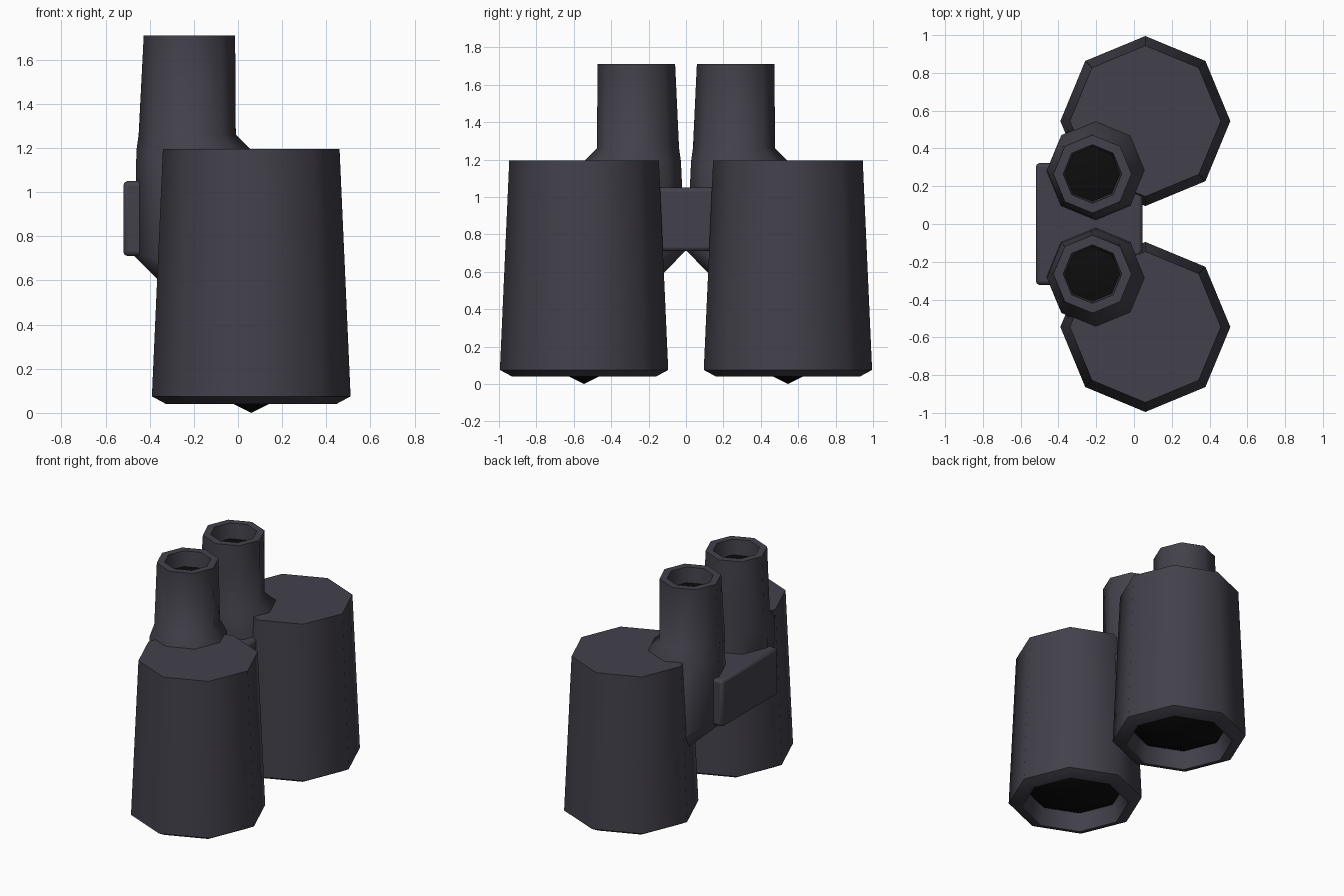
import bpy, bmesh
from math import sin, cos, pi, radians

if "Cube" in bpy.data.objects:
    bpy.data.objects.remove(bpy.data.objects["Cube"])


def material(name, rgb):
    m = bpy.data.materials.new(name)
    m.diffuse_color = (*rgb, 1)
    m.use_nodes = True
    m.node_tree.nodes["Principled BSDF"].inputs["Base Color"].default_value = m.diffuse_color
    return m


BODY = material("dark_grey", (0.055, 0.051, 0.068))
GLASS = material("black_glass", (0.004, 0.004, 0.004))


def finish(ob, angle):
    bpy.ops.object.select_all(action='DESELECT')
    ob.select_set(True)
    bpy.context.view_layer.objects.active = ob
    bpy.ops.object.shade_smooth_by_angle(angle=radians(angle))


def loft(name, rings, start, end, side):
    """Octagonal rings (cx, cy, z, r); each end is (apex z, is_glass)."""
    bm = bmesh.new()
    loops = [[bm.verts.new((cx + r * cos(k * pi / 4), side * (cy + r * sin(k * pi / 4)), z))
              for k in range(8)] for cx, cy, z, r in rings]
    for a, b in zip(loops, loops[1:]):
        for k in range(8):
            j = (k + 1) % 8
            bm.faces.new((a[k], a[j], b[j], b[k]))
    for loop, ring, (z, glass) in ((loops[0], rings[0], start), (loops[-1], rings[-1], end)):
        tip = bm.verts.new((ring[0], side * ring[1], z))
        for k in range(8):
            bm.faces.new((loop[k], loop[(k + 1) % 8], tip)).material_index = int(glass)
    bmesh.ops.recalc_face_normals(bm, faces=bm.faces)
    me = bpy.data.meshes.new(name)
    bm.to_mesh(me)
    bm.free()
    me.materials.append(BODY)
    me.materials.append(GLASS)
    ob = bpy.data.objects.new(name, me)
    bpy.context.collection.objects.link(ob)
    finish(ob, 50)


for side, label in ((-1, "front"), (1, "back")):
    # Large barrel: recessed pointed lens, rim, chamfer, tapered wall
    bx, by = 0.06, 0.545
    loft(label + "_barrel",
         [(bx, by, 0.165, 0.33), (bx, by, 0.04, 0.36), (bx, by, 0.04, 0.385),
          (bx, by, 0.075, 0.45), (bx, by, 1.195, 0.40)],
         (0.0, True), (1.195, False), side)
    # Eyepiece tube: slanted lower end, prism housing, flare, tube, recessed lens
    loft(label + "_eyepiece",
         [(0.0, 0.47, 0.50, 0.26), (-0.21, 0.265, 0.71, 0.26), (-0.20, 0.287, 1.19, 0.26),
          (-0.23, 0.257, 1.26, 0.22), (-0.22, 0.265, 1.71, 0.207),
          (-0.22, 0.265, 1.71, 0.155), (-0.22, 0.265, 1.60, 0.145)],
         (0.50, False), (1.63, True), side)

# Bridge joining the two halves
bpy.ops.mesh.primitive_cube_add(size=1, location=(-0.237, 0, 0.88))
bridge = bpy.context.object
bridge.name = "bridge"
bridge.scale = (0.565, 0.645, 0.34)
bpy.ops.object.transform_apply(location=False, rotation=False, scale=True)
bridge.data.materials.append(BODY)
bevel = bridge.modifiers.new("bevel", 'BEVEL')
bevel.width = 0.02
bevel.segments = 2
finish(bridge, 30)
